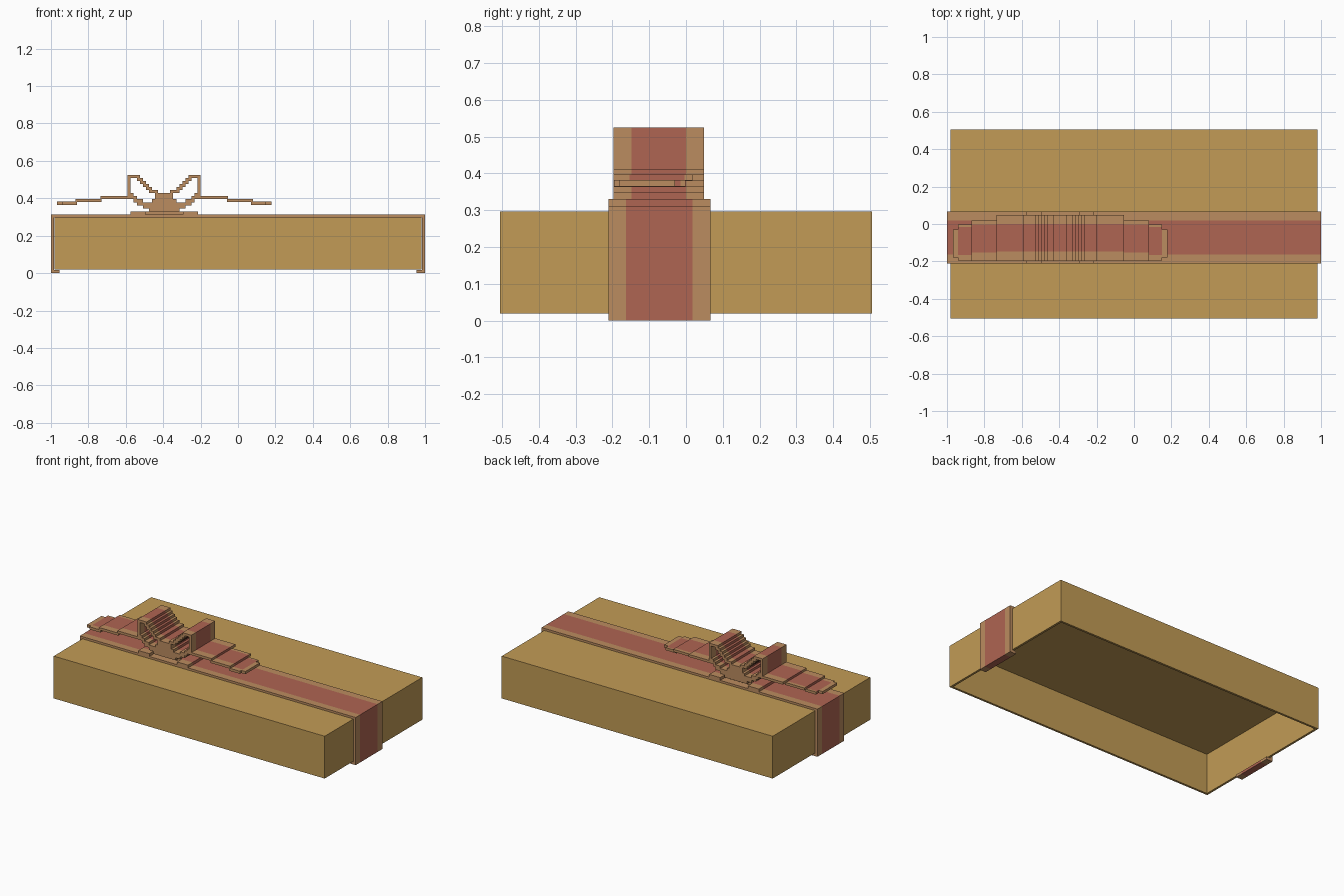
import bpy, bmesh

if "Cube" in bpy.data.objects:
    bpy.data.objects.remove(bpy.data.objects["Cube"])


def material(name, rgb):
    m = bpy.data.materials.new(name)
    m.diffuse_color = (*rgb, 1)
    m.use_nodes = True
    m.node_tree.nodes["Principled BSDF"].inputs["Base Color"].default_value = m.diffuse_color
    return m


GOLD = material("box gold", (0.54, 0.33, 0.092))
TAN = material("ribbon edge tan", (0.50, 0.263, 0.116))
RED = material("ribbon stripe red", (0.43, 0.128, 0.085))


def finish(name, bm, mats):
    bmesh.ops.recalc_face_normals(bm, faces=bm.faces[:])
    me = bpy.data.meshes.new(name)
    bm.to_mesh(me)
    bm.free()
    for m in mats:
        me.materials.append(m)
    ob = bpy.data.objects.new(name, me)
    bpy.context.collection.objects.link(ob)
    return ob


def striped(name, outlines, y0, y1, s0, s1):
    """Extrude x-z outlines along y, with a red stripe between s0 and s1."""
    bm = bmesh.new()
    for pts in outlines:
        a = [bm.verts.new((x, y0, z)) for x, z in pts]
        b = [bm.verts.new((x, y1, z)) for x, z in pts]
        bm.faces.new(a)
        bm.faces.new(b[::-1])
        for i in range(len(a)):
            j = (i + 1) % len(a)
            bm.faces.new((a[i], b[i], b[j], a[j]))
    return paint(name, bm, s0, s1)


def paint(name, bm, s0, s1):
    for s in (s0, s1):
        bmesh.ops.bisect_plane(bm, geom=bm.verts[:] + bm.edges[:] + bm.faces[:],
                               plane_co=(0, s, 0), plane_no=(0, 1, 0))
    bm.normal_update()
    for f in bm.faces:
        y = f.calc_center_median().y
        f.material_index = int(abs(f.normal.y) < 0.5 and s0 < y < s1)
    return finish(name, bm, [TAN, RED])


def rect(x0, x1, z0, z1):
    return [(x0, z0), (x1, z0), (x1, z1), (x0, z1)]


# Box lid: hollow, open underneath
bm = bmesh.new()
bmesh.ops.create_cube(bm, size=1)
for v in bm.verts:
    v.co = (v.co.x * 1.964, v.co.y * 1.01, 0.1585 + v.co.z * 0.277)
bm.normal_update()
bmesh.ops.delete(bm, geom=[f for f in bm.faces if f.normal.z < -0.5], context='FACES')
lid = finish("box_lid", bm, [GOLD])
mod = lid.modifiers.new("wall", 'SOLIDIFY')
mod.thickness = 0.014
mod.offset = -1
mod.use_even_offset = True

# Ribbon band wrapped over the lid, with its ends tucked under the rim
half = [(1, 0.312), (1, 0), (0.955, 0), (0.955, 0.017), (0.983, 0.017), (0.983, 0.298)]
band = half + [(-x, z) for x, z in reversed(half)]
striped("ribbon_band", [band], -0.21, 0.067, -0.163, 0.018)

# Bow foot: two flat ribbon ends and the red piece between them
CX = -0.395
striped("bow_foot", [rect(CX - 0.18, CX - 0.1, 0.312, 0.33),
                     rect(CX + 0.1, CX + 0.18, 0.312, 0.33)],
        -0.21, 0.067, -0.163, 0.018)
striped("bow_foot_middle", [rect(CX - 0.1, CX + 0.1, 0.312, 0.33)],
        -0.163, 0.018, -0.163, 0.018)

# Bow: stepped loops and knot, cell spans per row (bottom up), mirrored in x
U, Z0 = 0.01625, 0.33
ROWS = [[(0, 4)], [(0, 6)], [(0, 8)], [(0, 3), (7, 9)], [(0, 2), (9, 20)],
        [(0, 2), (10, 11)], [(2, 4), (11, 11)], [(4, 5), (11, 11)],
        [(5, 6), (11, 11)], [(6, 7), (11, 11)], [(7, 8), (11, 11)], [(8, 11)]]
cells = set()
for k, spans in enumerate(ROWS):
    for a, b in spans:
        for i in range(a, b + 1):
            cells |= {(i, k), (-1 - i, k)}
Y0, Y1 = -0.197, 0.049
bm = bmesh.new()


def quad(*pts):
    bm.faces.new([bm.verts.new((CX + i * U, y, Z0 + k * U)) for i, y, k in pts])


for i, k in sorted(cells):
    corners = [(i, k), (i + 1, k), (i + 1, k + 1), (i, k + 1)]
    for y in (Y0, Y1):
        quad(*[(p, y, q) for p, q in corners])
    for n, nb in enumerate([(i, k - 1), (i + 1, k), (i, k + 1), (i - 1, k)]):
        if nb not in cells:
            (p, q), (r, s) = corners[n], corners[(n + 1) % 4]
            quad((p, Y0, q), (r, Y0, s), (r, Y1, s), (p, Y1, q))
bmesh.ops.remove_doubles(bm, verts=bm.verts[:], dist=0.0005)
paint("bow_loops", bm, -0.148, 0.0)

# Bow tails: narrowing, stepping down on each side
for side, sgn in (("left", -1), ("right", 1)):
    def span(d0, d1, z0, z1):
        a, b = sorted((CX + sgn * d0, CX + sgn * d1))
        return [rect(a, b, z0, z1)]
    striped(f"{side}_tail_middle", span(0.335, 0.475, 0.381, 0.397), -0.197, 0.018, -0.153, -0.004)
    striped(f"{side}_tail_end", span(0.465, 0.545, 0.365, 0.382), -0.195, -0.002, -0.165, -0.015)
    tip = striped(f"{side}_tail_tip", span(0.545, 0.574, 0.365, 0.382), -0.18, -0.03, -0.165, -0.03)
    for f in tip.data.polygons:
        f.material_index = 0
